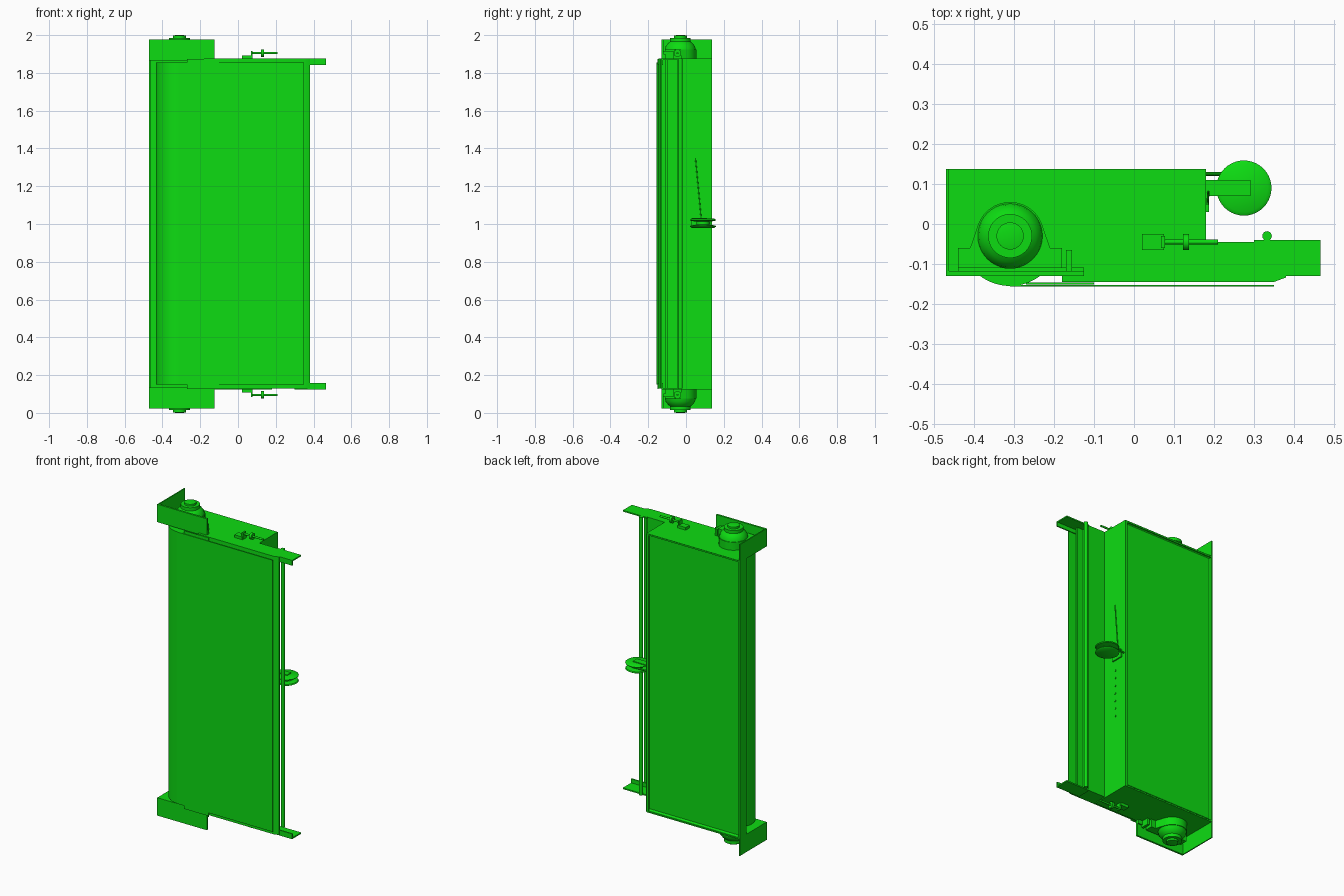
import bpy, bmesh, math
from mathutils import Vector, Matrix

if "Cube" in bpy.data.objects:
    bpy.data.objects.remove(bpy.data.objects["Cube"], do_unlink=True)

green = bpy.data.materials.new("bright_green")
green.use_nodes = True
GREEN = (0.004, 0.72, 0.006, 1)
green.diffuse_color = GREEN
green.node_tree.nodes["Principled BSDF"].inputs["Base Color"].default_value = GREEN

LOW, HIGH = 0.13, 1.875


def finish(name, bm, smooth=False, both=False):
    """Make an object; with both=True also a copy flipped to the other end."""
    for end in (("top", "bottom") if both else ("",)):
        if end == "bottom":
            bm.transform(Matrix.Translation((0, 0, 2)) @ Matrix.Scale(-1, 4, (0, 0, 1)))
        bmesh.ops.recalc_face_normals(bm, faces=bm.faces)
        mesh = bpy.data.meshes.new(name)
        bm.to_mesh(mesh)
        mesh.materials.append(green)
        obj = bpy.data.objects.new((end + "_" + name) if end else name, mesh)
        bpy.context.collection.objects.link(obj)
        if smooth:
            bpy.ops.object.select_all(action="DESELECT")
            obj.select_set(True)
            bpy.context.view_layer.objects.active = obj
            bpy.ops.object.shade_smooth_by_angle(angle=math.radians(35))
    bm.free()


def box(name, x, y, z, both=False):
    bm = bmesh.new()
    bmesh.ops.create_cube(bm, size=1)
    for v in bm.verts:
        v.co = Vector([(r[0] + r[1]) / 2 + c * (r[1] - r[0]) for c, r in zip(v.co, (x, y, z))])
    finish(name, bm, both=both)


def rod(name, a, b, radius, sides=24, both=False, end_radius=None):
    a, b = Vector(a), Vector(b)
    bm = bmesh.new()
    turn = (b - a).to_track_quat("Z", "Y").to_matrix().to_4x4()
    bmesh.ops.create_cone(bm, cap_ends=True, segments=sides, radius1=radius,
                          radius2=radius if end_radius is None else end_radius,
                          depth=(b - a).length, matrix=Matrix.Translation((a + b) / 2) @ turn)
    finish(name, bm, True, both)


def prism(name, points, z0, z1, both=False):
    bm = bmesh.new()
    face = bm.faces.new([bm.verts.new((x, y, z0)) for x, y in points])
    grown = bmesh.ops.extrude_face_region(bm, geom=[face])["geom"]
    bmesh.ops.translate(bm, vec=(0, 0, z1 - z0),
                        verts=[g for g in grown if isinstance(g, bmesh.types.BMVert)])
    finish(name, bm, True, both)


def lathe(name, profile, x, y, both=False, steps=40):
    bm = bmesh.new()
    verts = [bm.verts.new((x + r, y, z)) for r, z in profile]
    edges = [bm.edges.new(p) for p in zip(verts, verts[1:])]
    bmesh.ops.spin(bm, geom=verts + edges, cent=(x, y, 0), axis=(0, 0, 1),
                   angle=math.tau, steps=steps)
    bmesh.ops.remove_doubles(bm, verts=bm.verts, dist=0.0005)
    finish(name, bm, True, both)


# Back casing with a framed, recessed panel
bm = bmesh.new()
bmesh.ops.create_cube(bm, size=1)
for v in bm.verts:
    v.co = Vector((-0.145 + v.co.x * 0.65, 0.125 + v.co.y * 0.025, 1.0025 + v.co.z * 1.745))
bm.normal_update()
back = [f for f in bm.faces if f.normal.y > 0.9]
bmesh.ops.inset_region(bm, faces=back, thickness=0.022)
bmesh.ops.translate(bm, verts=back[0].verts, vec=(0, -0.012, 0))
finish("back_panel", bm)

# Casing walls and end plates
box("left_flange", (-0.47, -0.462), (0.07, 0.137), (LOW, HIGH))
box("right_wall", (0.165, 0.18), (-0.05, 0.137), (LOW, HIGH))
box("end_plate", (-0.47, 0.18), (-0.13, 0.137), (HIGH - 0.01, HIGH), both=True)

# Roller with its sheet
rod("roller", (-0.31, -0.03, 0.15), (-0.31, -0.03, 1.855), 0.125, 64)
box("front_sheet", (-0.31, 0.35), (-0.157, -0.153), (0.15, 1.855))
box("sheet_clip", (-0.27, -0.1), (-0.151, -0.146), (1.845, 1.873), both=True)

# Guide plate and side rail
prism("guide_plate", [(-0.18, -0.145), (0.35, -0.145), (0.38, -0.134), (0.38, -0.128),
                      (-0.18, -0.128)], LOW, HIGH)
box("side_rail", (0.17, 0.3), (-0.128, -0.045), (LOW, HIGH))
box("rail_lip", (0.3, 0.34), (-0.11, -0.095), (LOW, HIGH))
rod("side_tube", (0.333, -0.03, LOW), (0.333, -0.03, HIGH), 0.012, 16)

# Angle brackets projecting beyond the rail
box("bracket_plate", (0.3, 0.467), (-0.13, -0.04), (1.867, HIGH), both=True)
box("bracket_flange", (0.3, 0.467), (-0.13, -0.122), (1.842, HIGH), both=True)

# Bearing guards at each end
box("guard_front", (-0.47, -0.125), (-0.13, -0.118), (HIGH, 1.977), both=True)
box("guard_left", (-0.47, -0.463), (-0.13, 0.137), (HIGH, 1.977), both=True)
box("guard_foot", (-0.44, -0.125), (-0.118, -0.109), (HIGH, 1.9), both=True)
box("guard_stop", (-0.17, -0.155), (-0.118, -0.065), (HIGH, 1.915), both=True)

# Pillow bearing: base outline wrapping round the shaft
arc = [(-0.31 + 0.085 * math.cos(a), -0.03 + 0.085 * math.sin(a))
       for a in (math.radians(20 + 140 * i / 20) for i in range(21))]
prism("bearing_body", [(-0.44, -0.11), (-0.18, -0.11), (-0.18, -0.06), (-0.21, -0.06)]
      + arc + [(-0.41, -0.06), (-0.44, -0.06)], HIGH, 1.925, both=True)
lathe("bearing_dome", [(0.082, 1.92), (0.078, 1.94), (0.065, 1.957), (0.055, 1.965),
                       (0.055, 1.985), (0.034, 1.985), (0.034, 1.997), (0.02, 2.0), (0, 2.0)],
      -0.31, -0.03, both=True)

# Small latch shaft on each end plate
box("latch_block", (0.02, 0.075), (-0.065, -0.025), (HIGH, 1.892), both=True)
box("latch_post", (0.068, 0.078), (-0.06, -0.03), (HIGH, 1.917), both=True)
rod("latch_shaft", (0.07, -0.045, 1.905), (0.21, -0.045, 1.905), 0.006, 12, both=True)
rod("latch_collar", (0.122, -0.045, 1.905), (0.137, -0.045, 1.905), 0.02, 20, both=True)

# Cord spool on its arm
lathe("cord_spool", [(0, 0.98), (0.06, 0.98), (0.069, 0.986), (0.065, 0.992), (0.035, 0.997),
                     (0.035, 1.012), (0.065, 1.017), (0.069, 1.022), (0.06, 1.028), (0, 1.028)],
      0.275, 0.09)
box("spool_arm", (0.18, 0.292), (0.07, 0.11), (1.026, 1.033))
rod("spool_pin", (0.18, 0.125, 1.005), (0.275, 0.125, 1.005), 0.005, 10)
box("cord_guide", (0.18, 0.188), (0.03, 0.11), (0.985, 1.033))

# Loose cord and a line of rivets down the right wall
rod("cord", (0.184, 0.05, 1.35), (0.186, 0.08, 1.03), 0.003, 8)
for i in range(7):
    z = 0.62 + 0.05 * i
    rod("wall_rivet", (0.179, 0.05, z), (0.184, 0.05, z), 0.006, 10)
